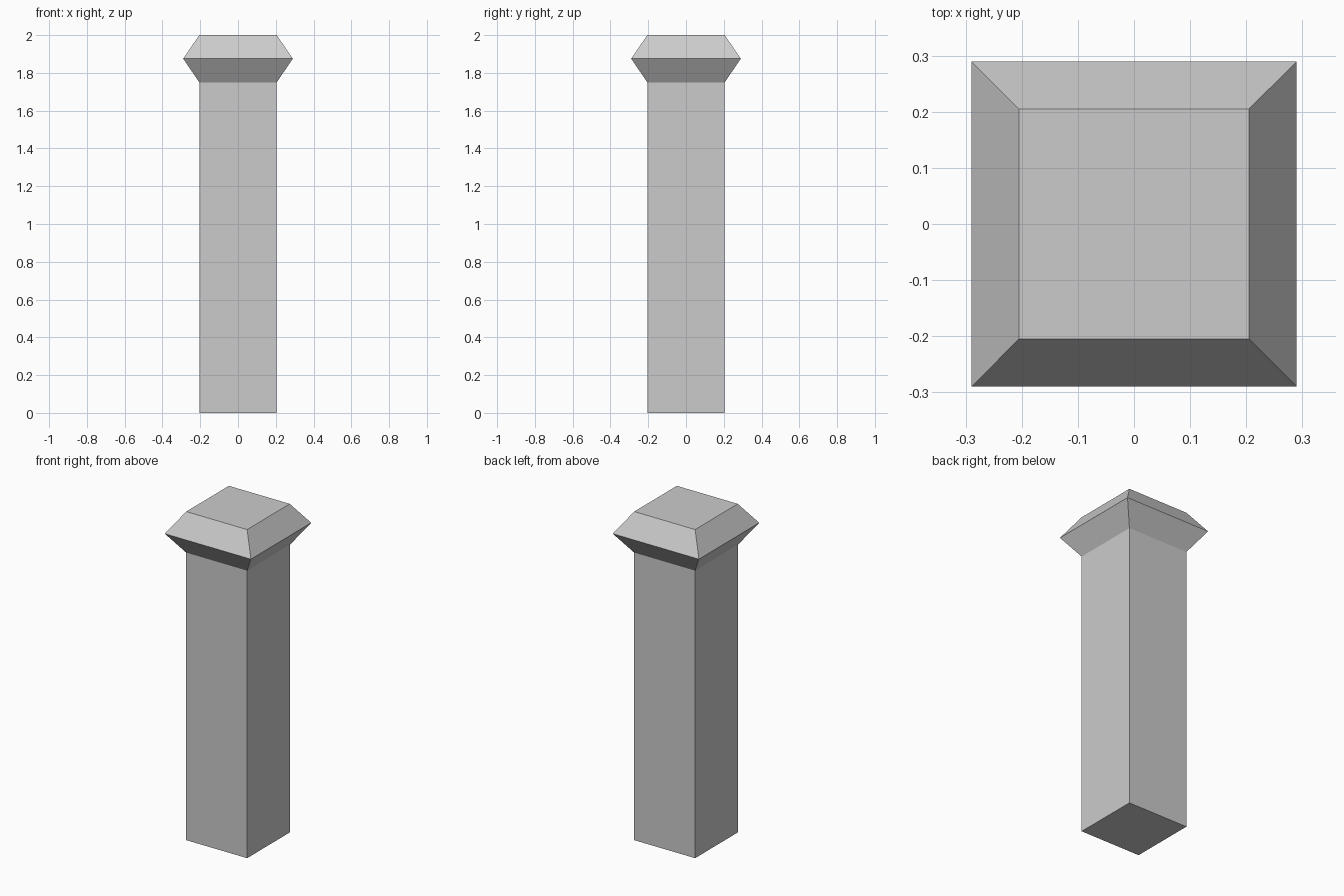
import bpy, bmesh

if "Cube" in bpy.data.objects:
    bpy.data.objects.remove(bpy.data.objects["Cube"])

# Square rings (half width, height) from the foot to the top of the flared cap
PROFILE = [(0.205, 0.0), (0.205, 1.75), (0.29, 1.875), (0.205, 2.0)]
CORNERS = [(-1, -1), (1, -1), (1, 1), (-1, 1)]

bm = bmesh.new()
rings = [[bm.verts.new((x * h, y * h, z)) for x, y in CORNERS] for h, z in PROFILE]

# Side faces of the shaft and cap
for low, high in zip(rings, rings[1:]):
    for i in range(4):
        j = (i + 1) % 4
        bm.faces.new((low[i], low[j], high[j], high[i]))

# Foot and flat top
bm.faces.new(rings[0][::-1])
bm.faces.new(rings[-1])

mesh = bpy.data.meshes.new("square_post")
bm.to_mesh(mesh)
bm.free()
bpy.context.collection.objects.link(bpy.data.objects.new("square_post", mesh))
